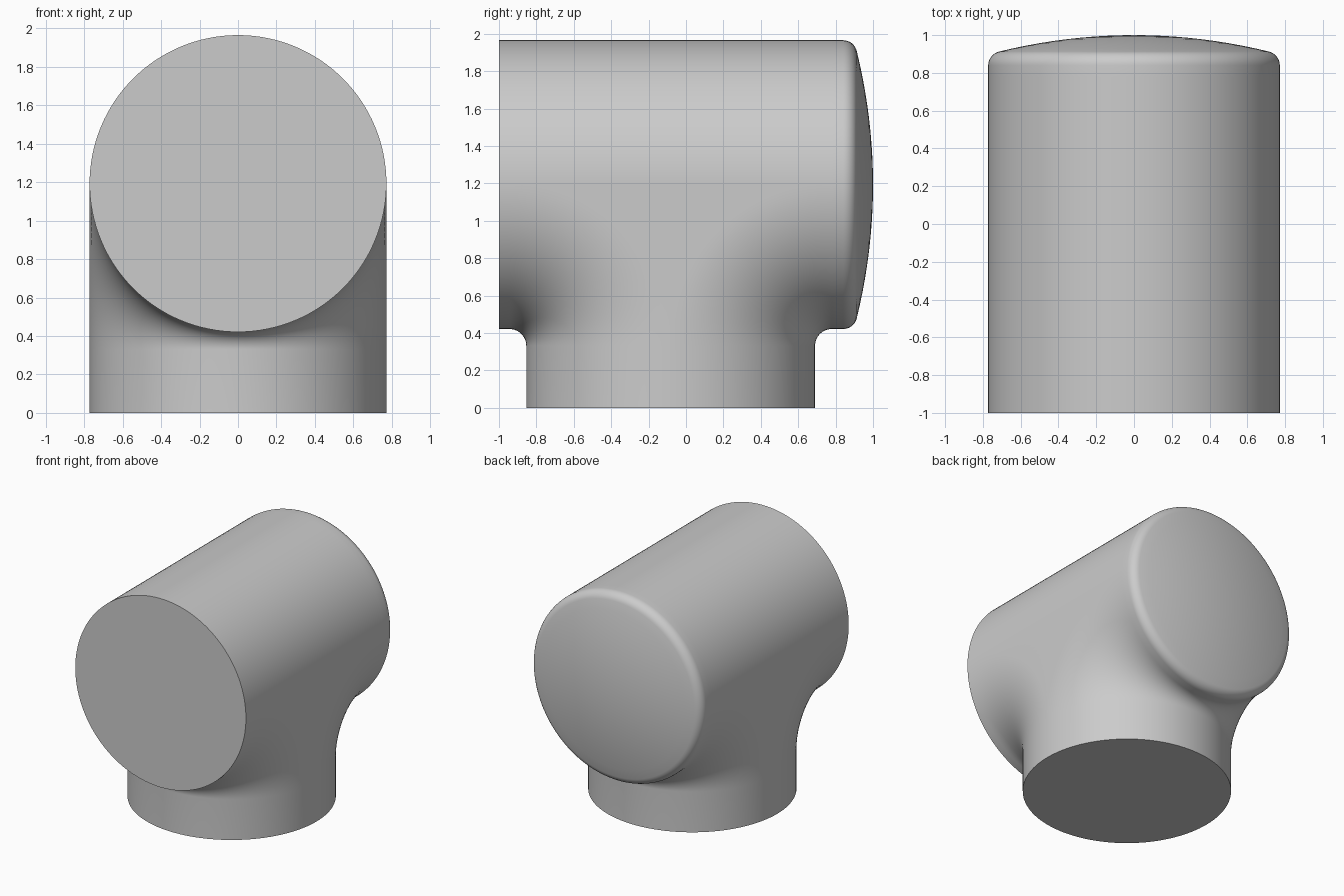
import bpy
import bmesh
from math import sin, cos, pi, radians

if "Cube" in bpy.data.objects:
    bpy.data.objects.remove(bpy.data.objects["Cube"], do_unlink=True)

R = 0.772              # radius of both pipes
AXIS_Z = 1.193         # height of the horizontal pipe axis
AXIS_Y = -0.082        # depth of the vertical pipe axis
FRONT, RIM, BACK = -1.0, 0.84, 1.0
BLEND = R + 0.09       # distance from the axes where the blend starts
ROUND = 0.075          # rounding of the end cap rim
SLICES, ARC = 64, 20

bm = bmesh.new()


def arc_points(reach):
    """Blend from the horizontal pipe (front side) down to the vertical pipe."""
    r = BLEND - reach
    return [(-BLEND + r * sin(a), -BLEND + r * cos(a))
            for a in (pi / 2 * i / ARC for i in range(ARC + 1))]


def section(t):
    """Outline of the tee cut at one x, from the top of the rim round to its bottom."""
    reach = R * sin(t)
    front, rim = FRONT - AXIS_Y, RIM - AXIS_Y
    arc = arc_points(reach)
    pts = [(rim, reach), (BLEND, reach), (-BLEND, reach), (front, reach), (front, -reach)]
    pts += arc + [(-reach, -AXIS_Z), (reach, -AXIS_Z)]
    pts += [(-y, z) for y, z in reversed(arc)] + [(rim, -reach)]
    return [bm.verts.new((R * cos(t), y + AXIS_Y, z + AXIS_Z)) for y, z in pts]


def bridge(a, b, closed=False):
    n = len(a)
    for i in range(n if closed else n - 1):
        j = (i + 1) % n
        bm.faces.new((a[i], a[j], b[j], b[i]))


# Tee body: lofted sections from one side to the other
rows = [section(pi * i / SLICES) for i in range(SLICES + 1)]
for a, b in zip(rows, rows[1:]):
    bridge(a, b)

# Flat cheeks between the blends, left and right
arc = arc_points(0)
cheek = arc + [(-y, z) for y, z in reversed(arc[:-1])]
for x in (R, -R):
    bm.faces.new([bm.verts.new((x, y + AXIS_Y, z + AXIS_Z)) for y, z in cheek])

# Domed end cap with a rounded rim
slope = radians(76.5)
profile = [(R - ROUND + ROUND * cos(slope * i / 8), RIM + ROUND * sin(slope * i / 8))
           for i in range(9)]
edge_r, edge_y = profile[-1]
profile += [(edge_r * k, BACK - (BACK - edge_y) * k * k)
            for k in (1 - i / 10 for i in range(1, 10))]
rings = []
for r, y in profile:
    rings.append([bm.verts.new((r * cos(pi * i / SLICES), y, AXIS_Z + r * sin(pi * i / SLICES)))
                  for i in range(2 * SLICES)])
for a, b in zip(rings, rings[1:]):
    bridge(a, b, closed=True)
tip = bm.verts.new((0, BACK, AXIS_Z))
last = rings[-1]
for i, v in enumerate(last):
    bm.faces.new((v, last[(i + 1) % len(last)], tip))

# Weld, then merge the flat front and base into single faces
bmesh.ops.remove_doubles(bm, verts=bm.verts[:], dist=0.0002)
bmesh.ops.recalc_face_normals(bm, faces=bm.faces[:])
for axis, level in ((1, FRONT), (2, 0.0)):
    flat = [f for f in bm.faces if all(abs(v.co[axis] - level) < 0.0005 for v in f.verts)]
    bmesh.ops.dissolve_faces(bm, faces=flat)

mesh = bpy.data.meshes.new("pipe_tee")
bm.to_mesh(mesh)
bm.free()
tee = bpy.data.objects.new("pipe_tee", mesh)
bpy.context.collection.objects.link(tee)

# Plain grey material
grey = bpy.data.materials.new("plain_grey")
grey.use_nodes = True
colour = (0.6, 0.6, 0.6, 1.0)
grey.diffuse_color = colour
grey.node_tree.nodes["Principled BSDF"].inputs["Base Color"].default_value = colour
mesh.materials.append(grey)

bpy.ops.object.select_all(action="DESELECT")
tee.select_set(True)
bpy.context.view_layer.objects.active = tee
bpy.ops.object.shade_smooth_by_angle(angle=radians(35))
